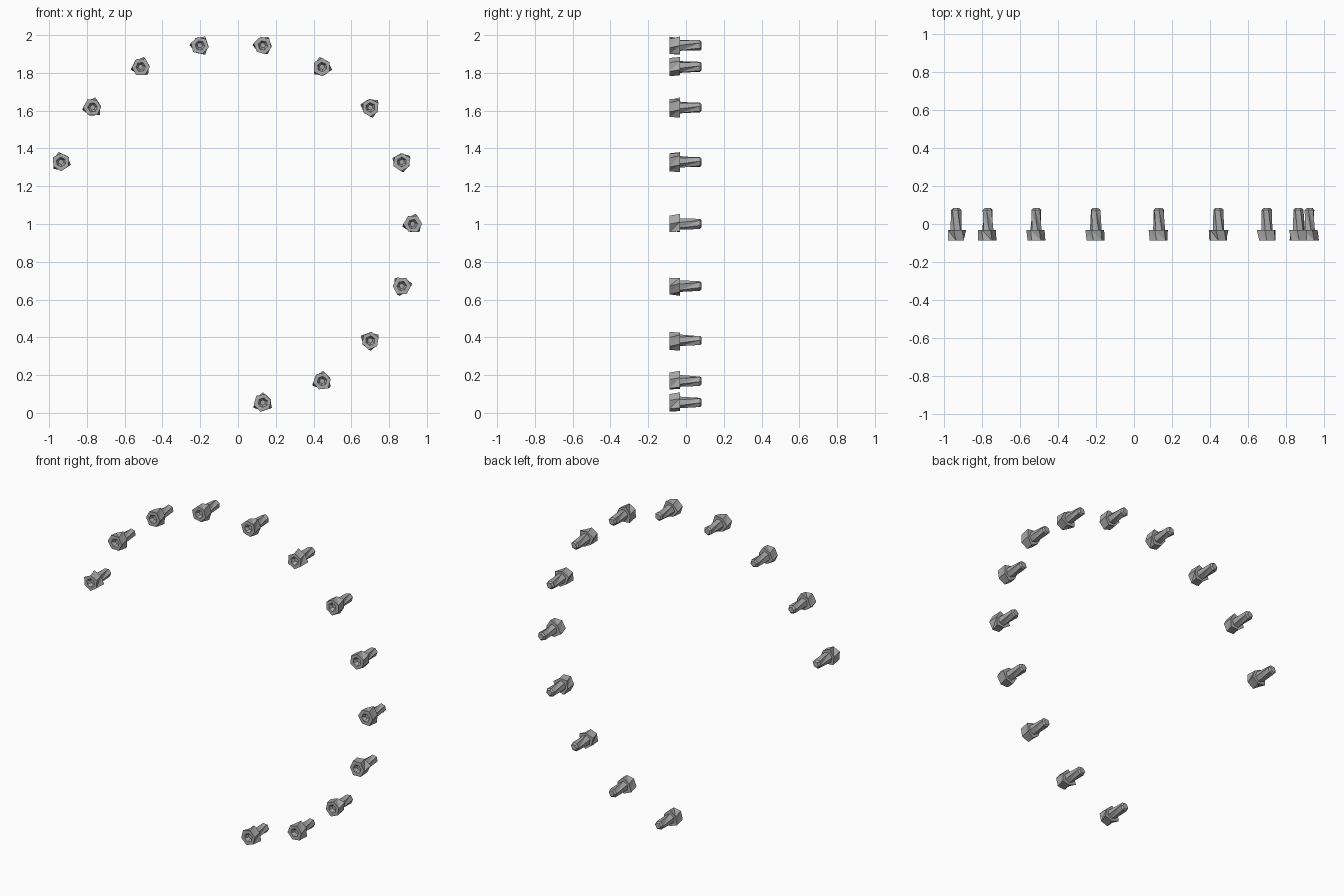
import bpy, bmesh, random
from math import sin, cos, radians, tau
from mathutils import Vector

cube = bpy.data.objects.get("Cube")
if cube:
    bpy.data.objects.remove(cube, do_unlink=True)

steel = bpy.data.materials.new("worn_steel_grey")
steel.use_nodes = True
GREY = (0.40, 0.40, 0.40, 1)
steel.diffuse_color = GREY
steel.node_tree.nodes["Principled BSDF"].inputs["Base Color"].default_value = GREY

random.seed(4)
SIDES = 6


def ring(bm, y, radius, phase, jitter=0.0, spike=None):
    """Six-sided loop around the y axis; every other corner may stick out."""
    verts = []
    for i in range(SIDES):
        r = spike if spike and i % 2 == 0 else radius
        r *= 1 + random.uniform(-jitter, jitter)
        a = phase + tau * i / SIDES
        verts.append(bm.verts.new((r * cos(a), y, r * sin(a))))
    return verts


def bolt(name, centre, corner):
    bm = bmesh.new()
    a = radians(corner)
    loops = [
        ring(bm, -0.068, 0.014, a + 0.3),                  # socket floor
        ring(bm, -0.088, 0.026, a + 0.1),                  # socket rim
        ring(bm, -0.088, 0.048, a, 0.06),                  # head front
        ring(bm, -0.032, 0.044, a + 0.25, 0.03, 0.055),    # head back
        ring(bm, -0.032, 0.031, a + 0.3, 0.05),            # shaft root
        ring(bm, 0.074, 0.027, a + 0.75, 0.05),            # shaft end
        ring(bm, 0.083, 0.018, a + 0.75),                  # tip
    ]
    for lo, hi in zip(loops, loops[1:]):
        for i in range(SIDES):
            j = (i + 1) % SIDES
            bm.faces.new((lo[i], lo[j], hi[j]))
            bm.faces.new((lo[i], hi[j], hi[i]))
    bm.faces.new(loops[0])
    bm.faces.new(loops[-1])
    bmesh.ops.recalc_face_normals(bm, faces=bm.faces)
    mesh = bpy.data.meshes.new(name)
    bm.to_mesh(mesh)
    bm.free()
    mesh.materials.append(steel)
    obj = bpy.data.objects.new(name, mesh)
    obj.location = centre
    bpy.context.collection.objects.link(obj)


# Bolts every 20 degrees along an open ring, each turned its own way
RING_CENTRE, RING_RADIUS = Vector((-0.02, 0, 1.0)), 0.96
corners = [-45, -50, 140, 120, 180, -95, -90, 90, 45, 45, 60, -60, 90]
for k, corner in enumerate(corners):
    t = radians(-80 + 20 * k)
    direction = Vector((cos(t), 0, sin(t)))
    bolt(f"bolt_{k + 1}", RING_CENTRE + Vector((-0.015, 0, 0)) + direction * RING_RADIUS, corner)
